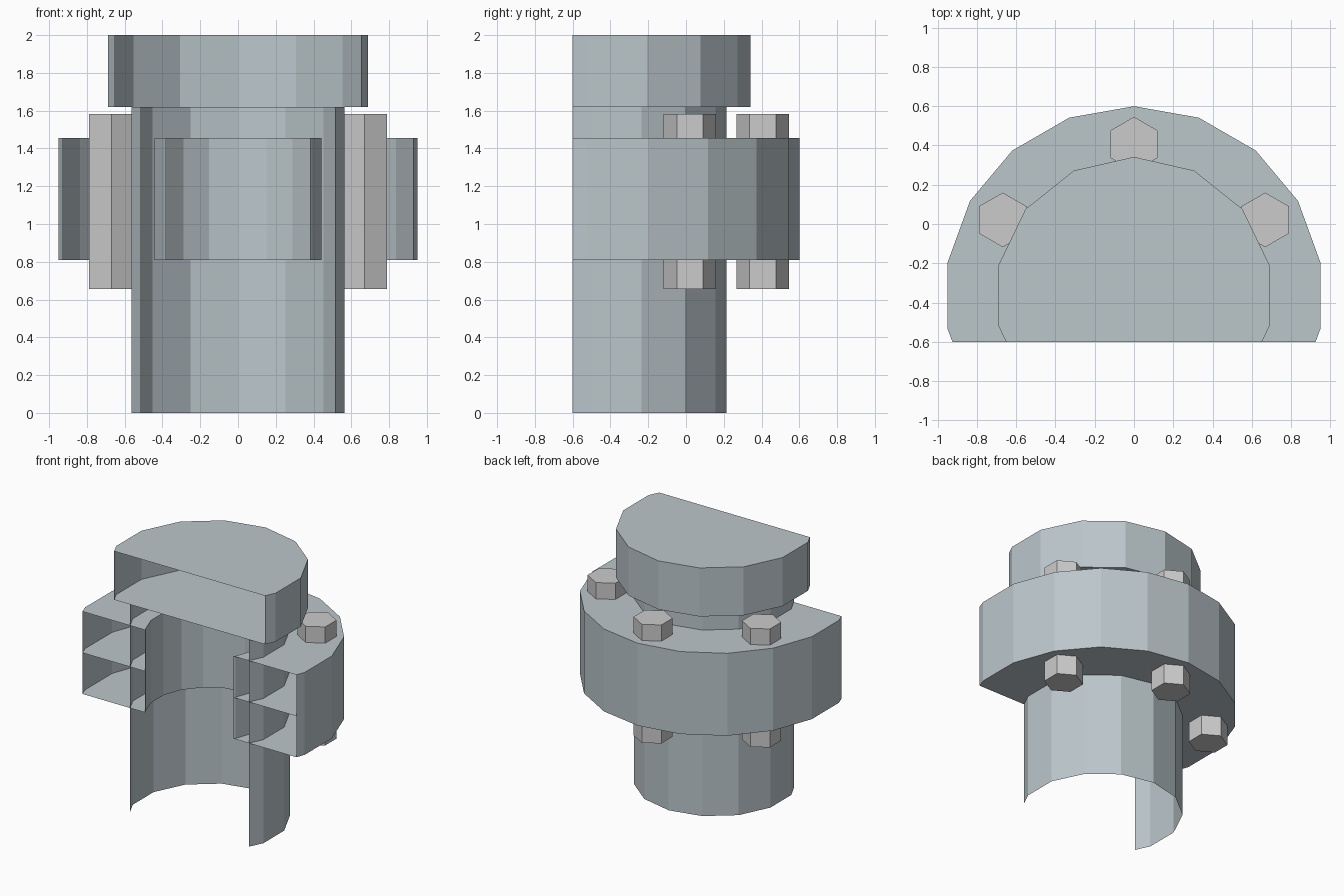
import bpy, bmesh
from math import sin, cos, tau, radians

if "Cube" in bpy.data.objects:
    bpy.data.objects.remove(bpy.data.objects["Cube"])

AXIS_Y = -0.365   # common axis of all turned parts
CUT_Y = -0.6      # the model is sectioned here, leaving open shells


def material(name, rgb):
    m = bpy.data.materials.new(name)
    m.diffuse_color = (*rgb, 1)
    m.use_nodes = True
    m.node_tree.nodes["Principled BSDF"].inputs["Base Color"].default_value = m.diffuse_color
    return m


steel = material("blue_grey_steel", (0.50, 0.57, 0.60))
bolt_steel = material("bolt_grey", (0.58, 0.57, 0.565))


def lathe(name, profile, sides, mat, center=(0, AXIS_Y), loop=False, caps=False):
    """Spin (radius, z) points into a faceted part and section it at CUT_Y."""
    bm = bmesh.new()
    rings = []
    for r, z in profile:
        rings.append([bm.verts.new((center[0] + r * sin(tau * i / sides),
                                    center[1] + r * cos(tau * i / sides), z))
                      for i in range(sides)])
    pairs = list(zip(rings, rings[1:]))
    if loop:
        pairs.append((rings[-1], rings[0]))
    for a, b in pairs:
        for i in range(sides):
            j = (i + 1) % sides
            bm.faces.new((a[i], a[j], b[j], b[i]))
    if caps:
        bm.faces.new(rings[0])
        bm.faces.new(rings[-1])
    bmesh.ops.recalc_face_normals(bm, faces=bm.faces[:])
    bmesh.ops.bisect_plane(bm, geom=bm.verts[:] + bm.edges[:] + bm.faces[:],
                           plane_co=(0, CUT_Y, 0), plane_no=(0, -1, 0),
                           clear_outer=True)
    me = bpy.data.meshes.new(name)
    bm.to_mesh(me)
    bm.free()
    me.materials.append(mat)
    ob = bpy.data.objects.new(name, me)
    bpy.context.collection.objects.link(ob)
    return ob


# Thin open pipe running up to the cap
lathe("pipe", [(0.579, 0), (0.579, 1.62)], 14, steel)

# Closed end cap
lathe("end_cap", [(0.707, 1.62), (0.707, 2.0)], 14, steel, caps=True)

# Mating pair of hollow ring flanges
for name, z0, z1 in (("lower_flange", 0.81, 1.132), ("upper_flange", 1.132, 1.455)):
    lathe(name, [(0.45, z0), (0.965, z0), (0.965, z1), (0.45, z1)], 18, steel, loop=True)

# Hexagonal bolts through both flanges (those behind the section)
for name, deg in (("left_bolt", -60), ("back_bolt", 0), ("right_bolt", 60)):
    a = radians(deg)
    lathe(name, [(0.139, 0.655), (0.139, 1.582)], 6, bolt_steel,
          center=(0.772 * sin(a), AXIS_Y + 0.772 * cos(a)), caps=True)
